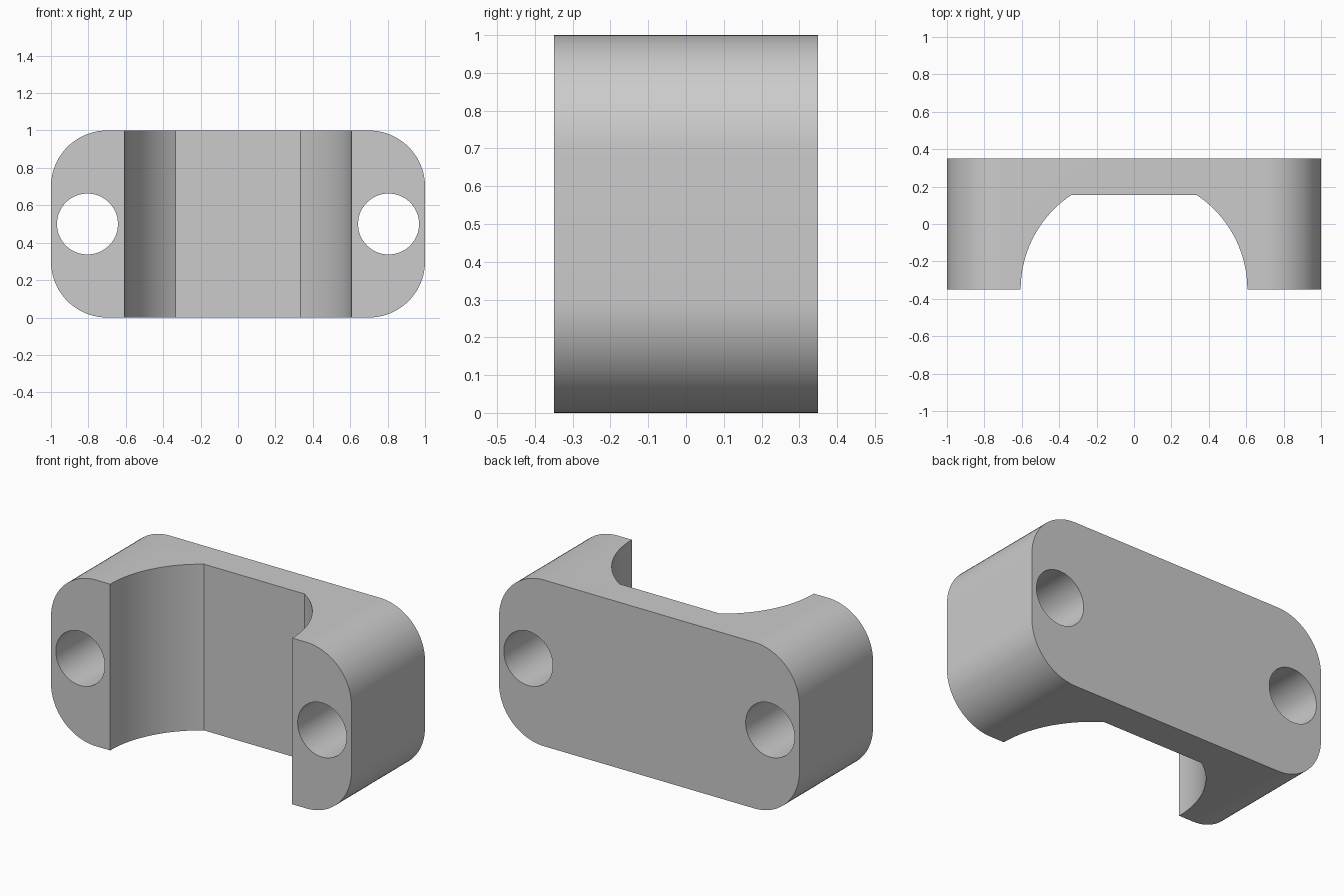
import bpy
import bmesh
from math import sin, cos, pi, asin, radians
from mathutils import Vector

if "Cube" in bpy.data.objects:
    bpy.data.objects.remove(bpy.data.objects["Cube"])

WIDTH, DEPTH, HEIGHT = 2.0, 0.7, 1.0
FRONT = -DEPTH / 2
CORNER = 0.3
HOLE_X, HOLE_R = 0.805, 0.163
BORE_R, BORE_DEPTH = 0.606, 0.505


def arc(cx, cy, r, start, end, steps):
    """Points along a circular arc."""
    angles = [start + (end - start) * i / steps for i in range(steps + 1)]
    return [(cx + r * cos(a), cy + r * sin(a)) for a in angles]


def prism(name, points, sweep):
    """Solid made by sweeping a closed 3D outline along a vector."""
    bm = bmesh.new()
    base = bm.faces.new([bm.verts.new(p) for p in points])
    result = bmesh.ops.extrude_face_region(bm, geom=[base], use_keep_orig=True)
    verts = [g for g in result["geom"] if isinstance(g, bmesh.types.BMVert)]
    bmesh.ops.translate(bm, vec=Vector(sweep), verts=verts)
    bmesh.ops.recalc_face_normals(bm, faces=bm.faces)
    mesh = bpy.data.meshes.new(name)
    bm.to_mesh(mesh)
    bm.free()
    obj = bpy.data.objects.new(name, mesh)
    bpy.context.collection.objects.link(obj)
    return obj


def cut(target, cutter):
    """Subtract a cutter from the target, then discard it."""
    cutter.hide_render = True
    mod = target.modifiers.new("cut", "BOOLEAN")
    mod.operation = "DIFFERENCE"
    mod.solver = "EXACT"
    mod.object = cutter
    bpy.context.view_layer.objects.active = target
    bpy.ops.object.modifier_apply(modifier=mod.name)
    bpy.data.objects.remove(cutter)


# Grey material
grey = bpy.data.materials.new("light grey")
grey.use_nodes = True
colour = (0.6, 0.6, 0.6, 1)
grey.diffuse_color = colour
grey.node_tree.nodes["Principled BSDF"].inputs["Base Color"].default_value = colour

# Rounded block, swept front to back
dx, dz = WIDTH / 2 - CORNER, HEIGHT / 2 - CORNER
outline = []
for i, (sx, sz) in enumerate([(1, 1), (-1, 1), (-1, -1), (1, -1)]):
    outline += arc(sx * dx, HEIGHT / 2 + sz * dz, CORNER, i * pi / 2, (i + 1) * pi / 2, 20)
bracket = prism("clamp_bracket", [(x, FRONT, z) for x, z in outline], (0, DEPTH, 0))
bracket.data.materials.append(grey)

# Vertical round channel with a flat back
top = asin(BORE_DEPTH / BORE_R)
channel = [(BORE_R, FRONT - 0.2)]
channel += arc(0, FRONT, BORE_R, 0, top, 20)
channel += arc(0, FRONT, BORE_R, pi - top, pi, 20)
channel += [(-BORE_R, FRONT - 0.2)]
cut(bracket, prism("channel_cutter", [(x, y, -0.1) for x, y in channel], (0, 0, HEIGHT + 0.2)))

# Bolt holes, one on each side
for side in (-1, 1):
    ring = arc(side * HOLE_X, HEIGHT / 2, HOLE_R, 0, 2 * pi, 64)[:-1]
    cut(bracket, prism("hole_cutter", [(x, FRONT - 0.1, z) for x, z in ring], (0, DEPTH + 0.2, 0)))

# Smooth curves, crisp edges
bpy.ops.object.select_all(action="DESELECT")
bracket.select_set(True)
bpy.context.view_layer.objects.active = bracket
bpy.ops.object.shade_smooth_by_angle(angle=radians(25))
